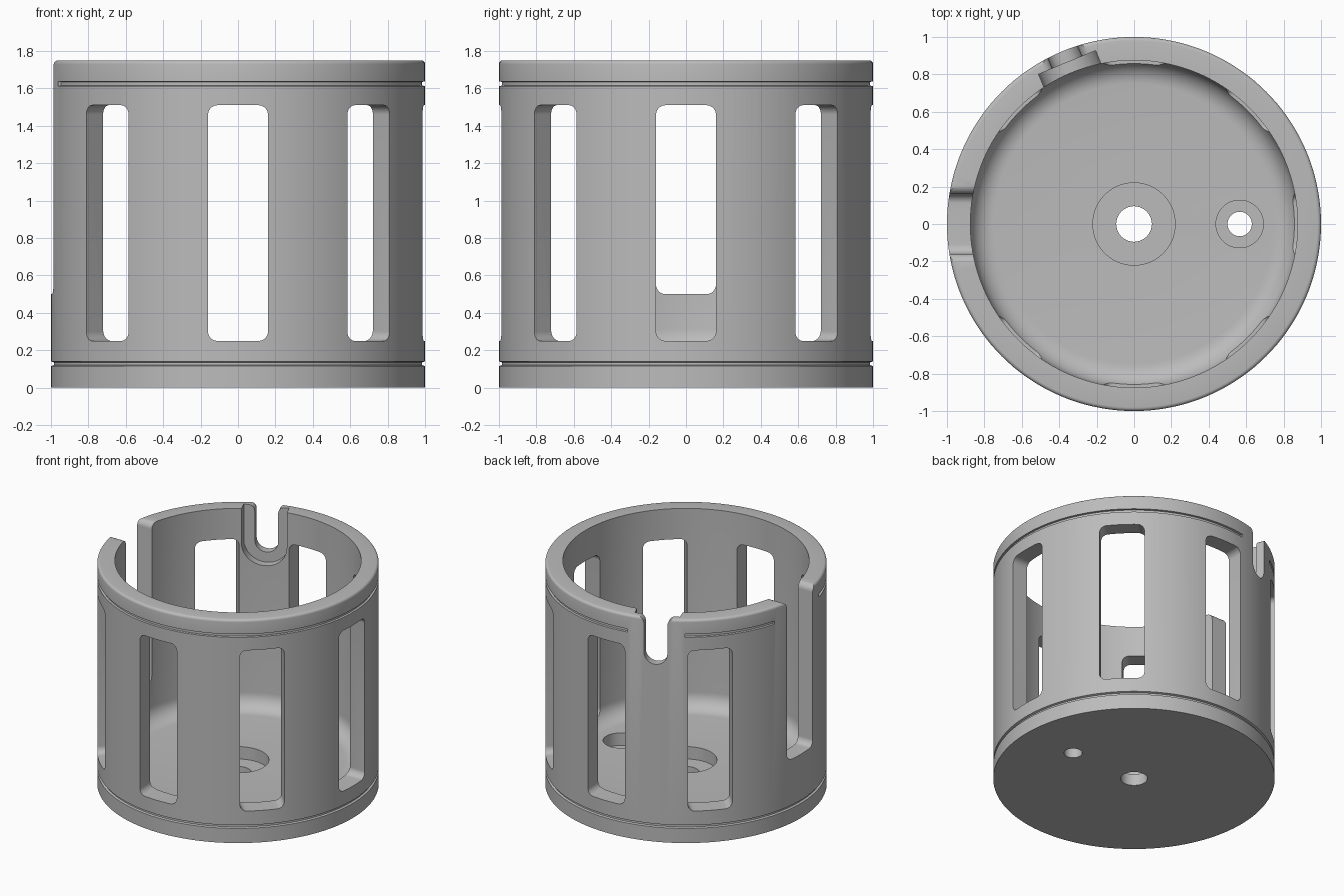
import bpy
import bmesh
from math import sin, cos, pi, radians
from mathutils import Vector

old = bpy.data.objects.get("Cube")
if old:
    bpy.data.objects.remove(old, do_unlink=True)

TOP, OUTER, INNER, FLOOR = 1.75, 1.0, 0.875, 0.1875
SEGMENTS = 144

grey = bpy.data.materials.new("mid grey")
grey.use_nodes = True
grey.diffuse_color = (0.5, 0.5, 0.5, 1)
grey.node_tree.nodes["Principled BSDF"].inputs["Base Color"].default_value = (0.5, 0.5, 0.5, 1)


def make_object(name, verts, faces):
    mesh = bpy.data.meshes.new(name)
    mesh.from_pydata(verts, [], faces)
    bm = bmesh.new()
    bm.from_mesh(mesh)
    bmesh.ops.recalc_face_normals(bm, faces=bm.faces)
    bm.to_mesh(mesh)
    bm.free()
    mesh.materials.append(grey)
    obj = bpy.data.objects.new(name, mesh)
    bpy.context.collection.objects.link(obj)
    return obj


def lathe(name, profile, start=0, end=360, segments=SEGMENTS):
    """Turn a closed (radius, height) profile about z, capping a partial turn."""
    full = end - start == 360
    rings, n = segments + (not full), len(profile)
    verts = []
    for i in range(rings):
        a = radians(start + (end - start) * i / segments)
        verts += [(r * cos(a), r * sin(a), z) for r, z in profile]
    faces = []
    for i in range(segments):
        a, b = i * n, ((i + 1) % rings) * n
        faces += [(a + j, b + j, b + (j + 1) % n, a + (j + 1) % n) for j in range(n)]
    if not full:
        faces += [list(range(n)), list(range((rings - 1) * n, rings * n))]
    return make_object(name, verts, faces)


def rounded(corners, steps=8):
    """Round the right-angled corners (x, z, radius) of an outline."""
    points = []
    for i, (x, z, r) in enumerate(corners):
        p = Vector((x, z))
        if r == 0:
            points.append(p)
            continue
        d1 = (Vector(corners[i - 1][:2]) - p).normalized()
        d2 = (Vector(corners[(i + 1) % len(corners)][:2]) - p).normalized()
        for k in range(steps + 1):
            t = pi / 2 * k / steps
            points.append(p + r * (d1 + d2) - r * (d2 * cos(t) + d1 * sin(t)))
    return points


def radial_prism(name, outline, angle, near, far):
    """Extrude an (across, height) outline outward in the given direction."""
    c, s = cos(radians(angle)), sin(radians(angle))
    n = len(outline)
    verts = [(r * c - p[0] * s, r * s + p[0] * c, p[1]) for r in (near, far) for p in outline]
    faces = [(j, (j + 1) % n, n + (j + 1) % n, n + j) for j in range(n)]
    faces += [list(range(n)), list(range(n, 2 * n))]
    return make_object(name, verts, faces)


def open_slot(half, bottom, radius, flare):
    """Outline of a slot that is open at the rim, with flared lips."""
    rim, wide, above = TOP + 0.001, half + flare + 0.01, TOP + 0.1
    return rounded([(-half, bottom, radius), (half, bottom, radius), (half, rim, flare),
                    (wide, rim, 0), (wide, above, 0), (-wide, above, 0),
                    (-wide, rim, 0), (-half, rim, flare)])


# Cup: floor with counterbored centre hole, filleted wall, lower groove
fillet = 0.125
cove = [(INNER - fillet + fillet * sin(t), FLOOR + fillet - fillet * cos(t))
        for t in [pi / 2 * k / 8 for k in range(9)]]
lip = 0.02
rim_round = [(OUTER - lip + lip * cos(t), TOP - lip + lip * sin(t))
             for t in [pi / 2 * k / 4 for k in range(5)]]
groove = 0.985
body = lathe("slotted_cup", [
    (0.095, 0), (OUTER, 0), (OUTER, 0.115), (groove, 0.12), (groove, 0.135), (OUTER, 0.14),
    *rim_round, (INNER, TOP), *reversed(cove),
    (0.22, FLOOR), (0.22, 0.09), (0.095, 0.09)])

cutters = []

# Tall windows around the wall, with the open slot in place of one
window = rounded([(-0.16, 0.25, 0.05), (0.16, 0.25, 0.05), (0.16, 1.51, 0.05), (-0.16, 1.51, 0.05)])
for angle in range(0, 360, 45):
    if angle != 180:
        cutters.append(radial_prism("window_cutter", window, angle, 0.7, 1.2))
cutters.append(radial_prism("slot_cutter", open_slot(0.16, 0.5, 0.05, 0.05), 180, 0.7, 1.2))

# Round-bottomed notch with a wider recess on the inside
NOTCH = 112.5
cutters.append(radial_prism("notch_cutter", open_slot(0.085, 1.39, 0.0845, 0.05), NOTCH, 0.7, 1.2))
recess = rounded([(-0.165, 1.31, 0.1645), (0.165, 1.31, 0.1645), (0.165, 1.9, 0), (-0.165, 1.9, 0)])
cutters.append(radial_prism("recess_cutter", recess, NOTCH, 0.7, 0.935))

# Upper groove, interrupted at the notch and the slot
band = [(groove, 1.615), (1.05, 1.605), (1.05, 1.645), (groove, 1.635)]
for start, end in ((NOTCH + 12, 164), (196, NOTCH + 348)):
    cutters.append(lathe("groove_cutter", band, start, end, int((end - start) / 2.5)))

# Small counterbored hole beside the centre
bore = lathe("side_hole_cutter", [(0.0001, -0.1), (0.065, -0.1), (0.065, 0.09), (0.127, 0.09),
                                  (0.127, 0.4), (0.0001, 0.4)], segments=48)
bore.location.x = 0.565
cutters.append(bore)

bpy.context.view_layer.update()
bpy.context.view_layer.objects.active = body
for cutter in cutters:
    cutter.hide_render = True
    mod = body.modifiers.new("cut", 'BOOLEAN')
    mod.operation = 'DIFFERENCE'
    mod.solver = 'EXACT'
    mod.object = cutter
    bpy.ops.object.modifier_apply(modifier=mod.name)
for cutter in cutters:
    bpy.data.objects.remove(cutter, do_unlink=True)

# Smooth shading with crisp edges
bpy.ops.object.select_all(action='DESELECT')
body.select_set(True)
bpy.ops.object.shade_smooth_by_angle(angle=radians(30))
